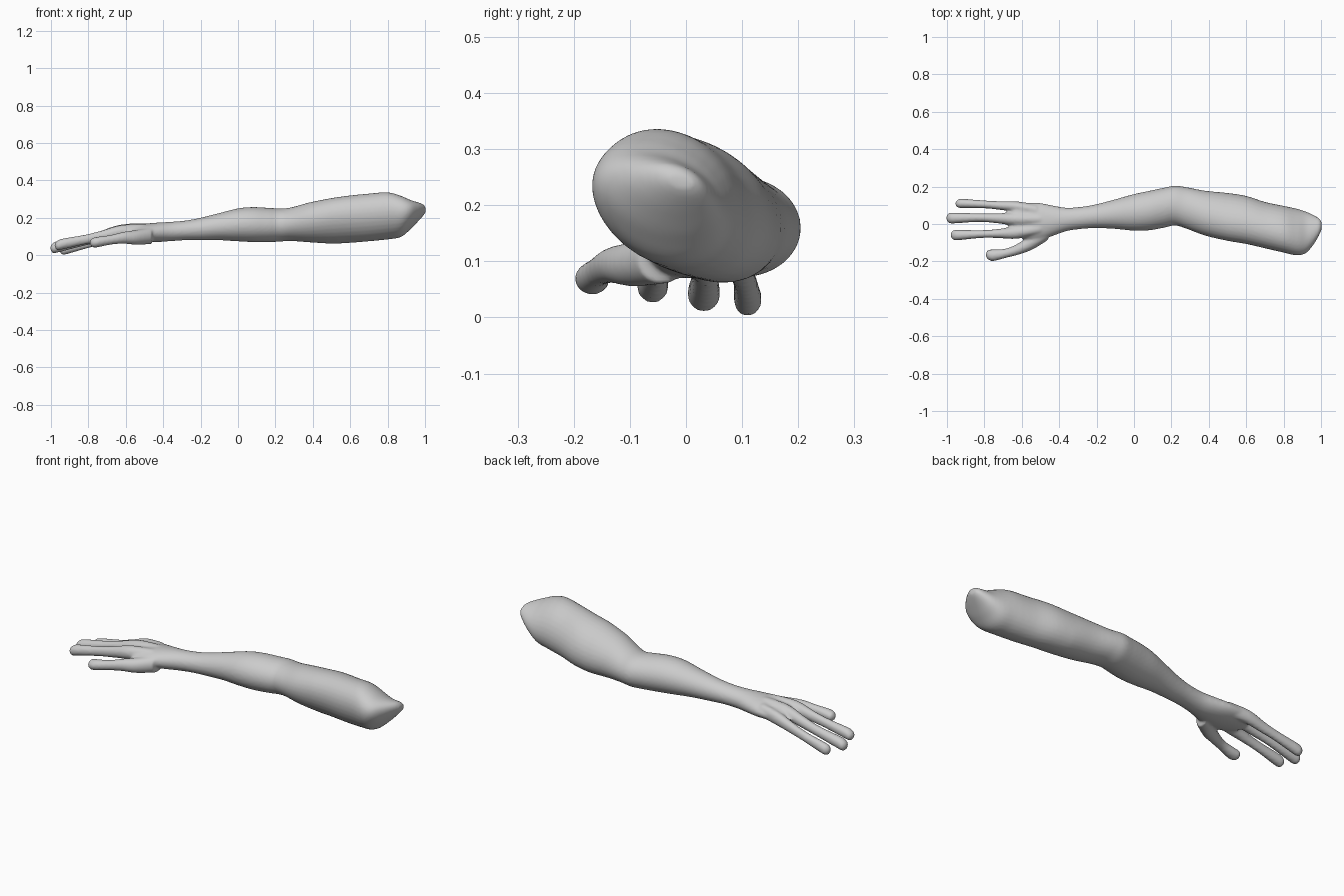
import bpy, bmesh, math

bm = bmesh.new()


def catmull(a, b, c, d, t):
    return 0.5 * (2*b + (c-a)*t + (2*a-5*b+4*c-d)*t*t + (3*b-a-3*c+d)*t**3)


def loft(sections, skew=0.0, steps=5, n=32):
    """Closed tube along x through sections (x, y_min, y_max, z_min, z_max)."""
    rows = []
    for i in range(len(sections) - 1):
        q = [sections[max(0, min(len(sections)-1, i+k))] for k in (-1, 0, 1, 2)]
        rows += [[catmull(*v, s/steps) for v in zip(*q)] for s in range(steps)]
    rows.append(sections[-1])
    rings = []
    for x, y0, y1, z0, z1 in rows:
        ring = []
        k = skew * max(0, min(1, (x - 0.2) / 0.3))
        for j in range(n):
            a = 2*math.pi*j/n
            dy = math.cos(a) * (y1-y0)/2
            dz = math.sin(a) * (z1-z0)/2
            ring.append(bm.verts.new((x, (y0+y1)/2 + dy, (z0+z1)/2 + dz - k*dy)))
        rings.append(ring)
    for r, s in zip(rings, rings[1:]):
        for j in range(n):
            bm.faces.new((r[j], r[(j+1) % n], s[(j+1) % n], s[j]))
    bm.faces.new(rings[0])
    bm.faces.new(rings[-1])


def finger(points):
    """Round-ended digit from points (x, y, z, half_width, half_height), tip first."""
    x, y, z, w, h = points[0]
    secs = []
    for dx, f in ((0.0, 0.2), (0.005, 0.6), (0.016, 0.9)):
        secs.append((x+dx, y-w*f, y+w*f, z-h*f, z+h*f))
    for px, y, z, w, h in points[1:]:
        secs.append((px, y-w, y+w, z-h, z+h))
    loft(secs)


# upper arm, elbow, forearm, wrist and palm
loft([(-0.66, -0.04, 0.09, 0.09, 0.13), (-0.63, -0.065, 0.11, 0.08, 0.15),
      (-0.57, -0.085, 0.115, 0.075, 0.158), (-0.50, -0.085, 0.112, 0.07, 0.168),
      (-0.43, -0.062, 0.098, 0.07, 0.174), (-0.36, -0.038, 0.087, 0.075, 0.178),
      (-0.28, -0.026, 0.092, 0.08, 0.185), (-0.20, -0.022, 0.106, 0.08, 0.20),
      (-0.10, -0.026, 0.132, 0.08, 0.225), (0.0, -0.036, 0.16, 0.074, 0.25),
      (0.08, -0.034, 0.177, 0.07, 0.257), (0.16, -0.02, 0.194, 0.07, 0.253),
      (0.22, -0.008, 0.205, 0.072, 0.25), (0.28, -0.025, 0.197, 0.076, 0.254),
      (0.38, -0.062, 0.178, 0.07, 0.28), (0.50, -0.09, 0.166, 0.065, 0.302),
      (0.60, -0.107, 0.15, 0.069, 0.316), (0.70, -0.13, 0.118, 0.077, 0.326),
      (0.80, -0.153, 0.097, 0.087, 0.333), (0.87, -0.168, 0.082, 0.10, 0.314),
      (0.92, -0.155, 0.066, 0.14, 0.292), (0.96, -0.11, 0.048, 0.18, 0.28),
      (0.99, -0.06, 0.03, 0.212, 0.27), (1.003, -0.03, 0.012, 0.23, 0.255)], skew=0.22)

# three fingers, each running back into the hand as a knuckle ridge
finger([(-0.955, 0.109, 0.030, 0.025, 0.030), (-0.92, 0.110, 0.034, 0.025, 0.030),
        (-0.80, 0.105, 0.064, 0.021, 0.026), (-0.72, 0.099, 0.086, 0.023, 0.029),
        (-0.63, 0.093, 0.112, 0.028, 0.035), (-0.52, 0.074, 0.125, 0.03, 0.036)])
finger([(-1.003, 0.032, 0.038, 0.031, 0.031), (-0.96, 0.032, 0.046, 0.029, 0.031),
        (-0.83, 0.034, 0.075, 0.023, 0.027), (-0.74, 0.031, 0.098, 0.026, 0.03),
        (-0.63, 0.026, 0.127, 0.034, 0.036), (-0.50, 0.025, 0.136, 0.03, 0.036)])
finger([(-0.98, -0.059, 0.052, 0.029, 0.029), (-0.94, -0.059, 0.059, 0.028, 0.029),
        (-0.82, -0.054, 0.083, 0.021, 0.026), (-0.73, -0.051, 0.102, 0.024, 0.029),
        (-0.63, -0.045, 0.124, 0.034, 0.036), (-0.50, -0.025, 0.132, 0.03, 0.036)])

# thumb
finger([(-0.792, -0.165, 0.067, 0.031, 0.028), (-0.75, -0.167, 0.07, 0.031, 0.028),
        (-0.68, -0.155, 0.082, 0.025, 0.026), (-0.61, -0.13, 0.093, 0.032, 0.032),
        (-0.54, -0.092, 0.095, 0.043, 0.040), (-0.46, -0.04, 0.105, 0.046, 0.045)])

bmesh.ops.recalc_face_normals(bm, faces=bm.faces)
mesh = bpy.data.meshes.new("arm")
bm.to_mesh(mesh)
bm.free()
arm = bpy.data.objects.new("arm", mesh)
bpy.context.collection.objects.link(arm)

# fuse the digits and palm into one smooth skin
remesh = arm.modifiers.new("fuse", 'REMESH')
remesh.mode = 'VOXEL'
remesh.voxel_size = 0.007
remesh.use_smooth_shade = True
smooth = arm.modifiers.new("soften", 'SMOOTH')
smooth.factor = 0.5
smooth.iterations = 6
